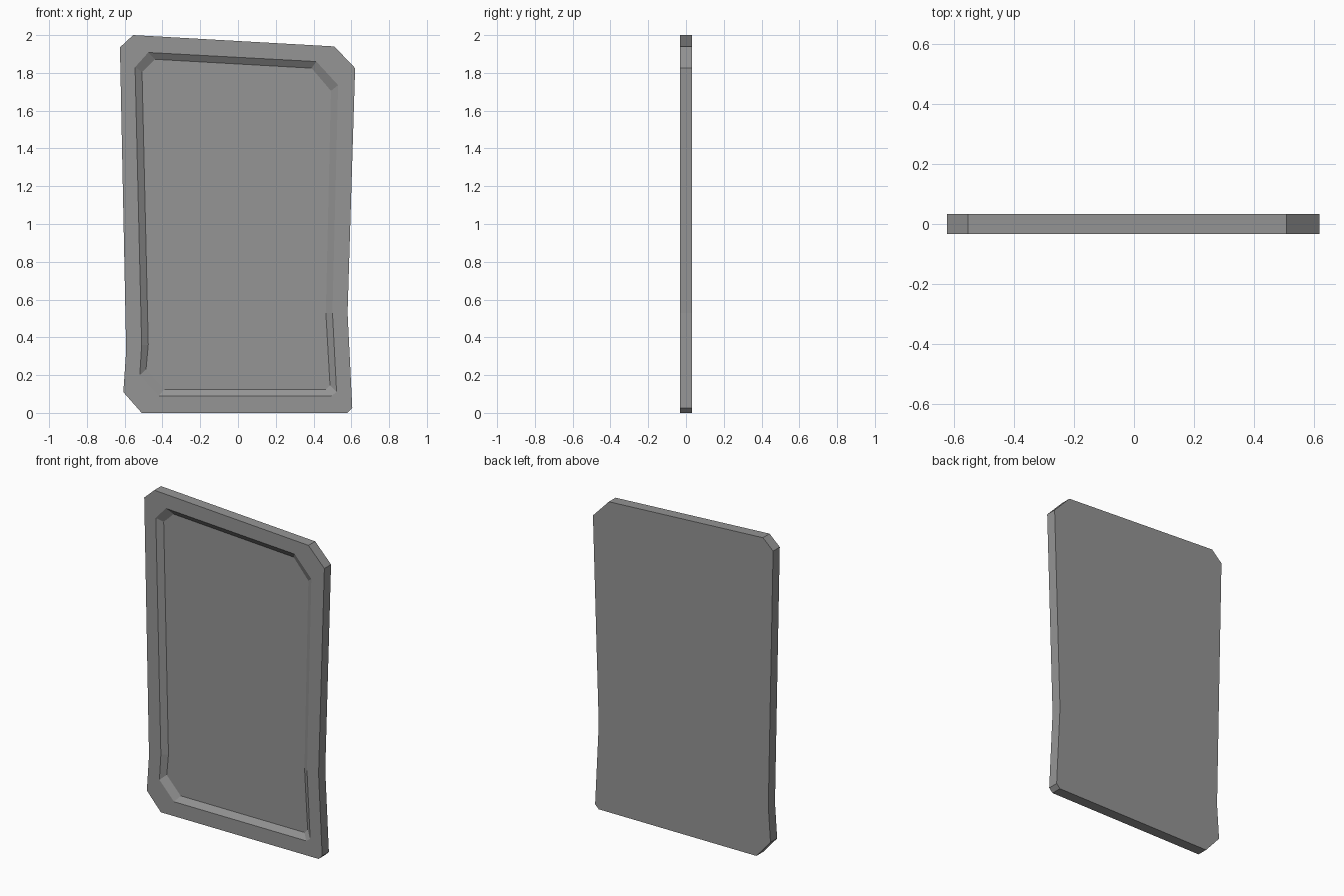
import bpy
import bmesh

cube = bpy.data.objects.get("Cube")
if cube:
    bpy.data.objects.remove(cube, do_unlink=True)

FRONT, BACK, FLOOR = -0.033, 0.033, -0.008

# Matching (x, z) outlines, counter-clockwise from the lower left corner
outer = [(-0.51, 0), (0.58, 0), (0.605, 0.025), (0.58, 0.53), (0.62, 1.825),
         (0.51, 1.94), (-0.555, 2), (-0.625, 1.935), (-0.592, 0.33), (-0.607, 0.11)]
rim = [(-0.42, 0.09), (0.495, 0.09), (0.522, 0.11), (0.5, 0.53), (0.53, 1.735),
       (0.415, 1.86), (-0.475, 1.908), (-0.545, 1.83), (-0.51, 0.36), (-0.52, 0.2)]
inner = [(-0.39, 0.125), (0.465, 0.125), (0.487, 0.147), (0.465, 0.53), (0.492, 1.705),
         (0.39, 1.825), (-0.44, 1.872), (-0.508, 1.805), (-0.475, 0.36), (-0.487, 0.23)]

# Plain stone-like grey
grey = bpy.data.materials.new("mid_grey")
grey.use_nodes = True
colour = (0.3, 0.3, 0.3, 1)
grey.diffuse_color = colour
grey.node_tree.nodes["Principled BSDF"].inputs["Base Color"].default_value = colour

# Slab with a sloping recess: back cap, edge, front frame, recess wall, floor
bm = bmesh.new()
rings = [[bm.verts.new((x, y, z)) for x, z in outline]
         for outline, y in ((outer, BACK), (outer, FRONT), (rim, FRONT), (inner, FLOOR))]
for a, b in zip(rings, rings[1:]):
    for i in range(len(a)):
        j = (i + 1) % len(a)
        bm.faces.new((a[i], a[j], b[j], b[i]))
bm.faces.new(rings[0])
bm.faces.new(rings[-1])
bmesh.ops.recalc_face_normals(bm, faces=bm.faces)

mesh = bpy.data.meshes.new("recessed_panel")
bm.to_mesh(mesh)
bm.free()
mesh.materials.append(grey)
panel = bpy.data.objects.new("recessed_panel", mesh)
bpy.context.collection.objects.link(panel)
